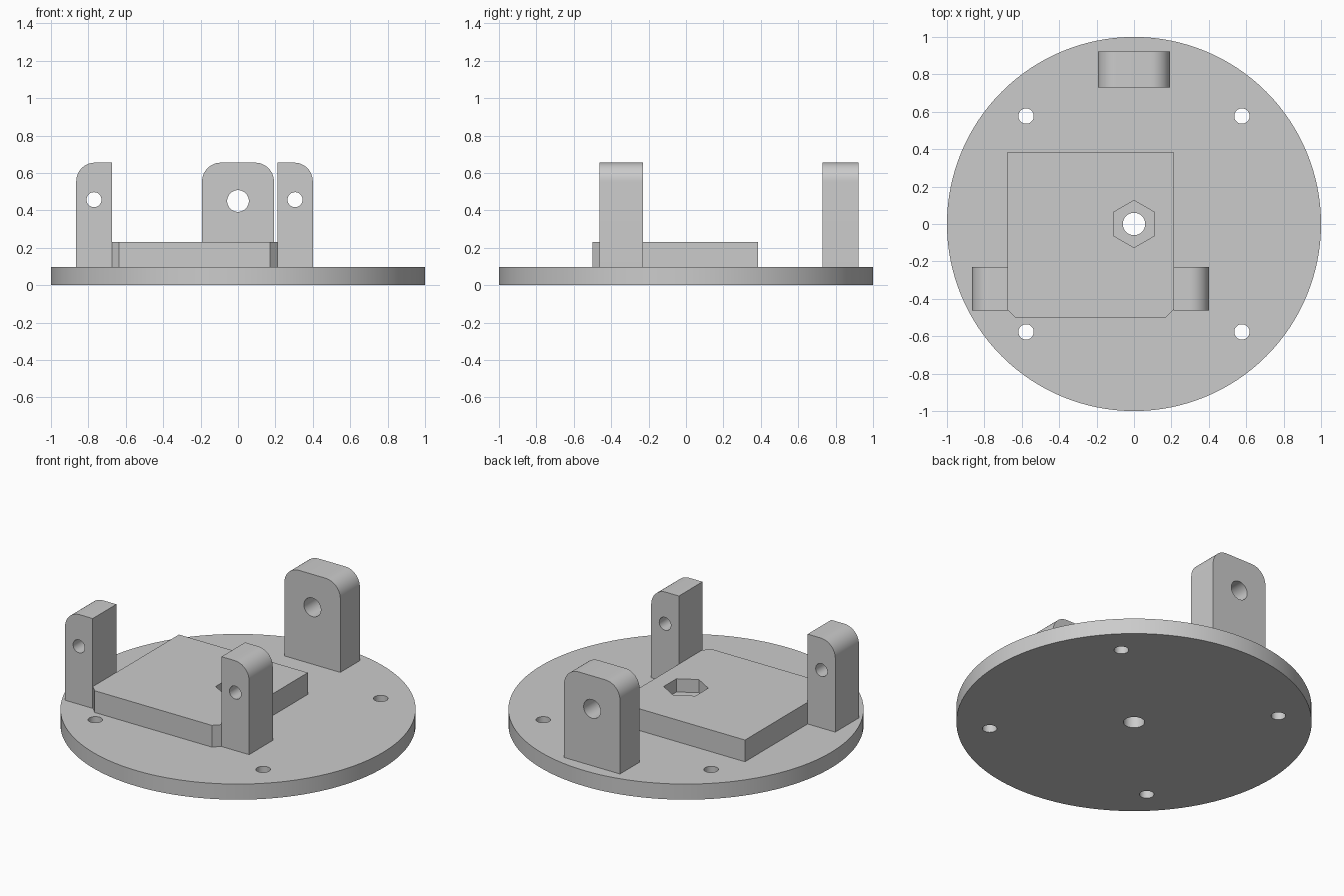
import bpy
import bmesh
import math
from mathutils import Matrix, Vector

cube = bpy.data.objects.get("Cube")
if cube:
    bpy.data.objects.remove(cube, do_unlink=True)

grey = bpy.data.materials.new("light_grey")
grey.use_nodes = True
grey.diffuse_color = (0.6, 0.6, 0.6, 1)
grey.node_tree.nodes["Principled BSDF"].inputs["Base Color"].default_value = (0.6, 0.6, 0.6, 1)

BASE_TOP = 0.097
PLATE_TOP = 0.232
LUG_TOP = 0.655


def finish(name, bm):
    bmesh.ops.recalc_face_normals(bm, faces=bm.faces)
    mesh = bpy.data.meshes.new(name)
    bm.to_mesh(mesh)
    bm.free()
    mesh.materials.append(grey)
    obj = bpy.data.objects.new(name, mesh)
    bpy.context.collection.objects.link(obj)
    return obj


def prism(name, points, direction):
    """Extrude a closed outline of 3D points along a direction."""
    bm = bmesh.new()
    face = bm.faces.new([bm.verts.new(p) for p in points])
    result = bmesh.ops.extrude_face_region(bm, geom=[face], use_keep_orig=True)
    verts = [g for g in result["geom"] if isinstance(g, bmesh.types.BMVert)]
    bmesh.ops.translate(bm, verts=verts, vec=Vector(direction))
    return finish(name, bm)


def cylinder(name, centre, radius, depth, axis="Z", sides=48, turn=0):
    bm = bmesh.new()
    tilt = Matrix.Rotation(math.pi / 2, 4, "X") if axis == "Y" else Matrix()
    bmesh.ops.create_cone(
        bm, cap_ends=True, segments=sides, radius1=radius, radius2=radius, depth=depth,
        matrix=Matrix.Translation(centre) @ tilt @ Matrix.Rotation(turn, 4, "Z"))
    return finish(name, bm)


def cut(obj, cutters):
    """Subtract the cutters, then shade the rounded faces smoothly."""
    bpy.ops.object.select_all(action="DESELECT")
    bpy.context.view_layer.objects.active = obj
    obj.select_set(True)
    for cutter in cutters:
        mod = obj.modifiers.new("cut", "BOOLEAN")
        mod.operation = "DIFFERENCE"
        mod.solver = "EXACT"
        mod.object = cutter
        bpy.ops.object.modifier_apply(modifier=mod.name)
        bpy.data.objects.remove(cutter, do_unlink=True)
    bpy.ops.object.shade_smooth_by_angle(angle=math.radians(30))


def arc(cx, cz, radius, start, steps=12):
    angles = [math.radians(start + 90 * i / steps) for i in range(steps + 1)]
    return [(cx + radius * math.cos(a), cz + radius * math.sin(a)) for a in angles]


def lug(name, x0, x1, y0, y1, hole, hole_z, round_left, round_right, radius=0.1):
    """Upright ear with rounded top corners and a pin hole along y."""
    outline = [(x0, BASE_TOP), (x1, BASE_TOP)]
    z = LUG_TOP - radius
    outline += arc(x1 - radius, z, radius, 0) if round_right else [(x1, LUG_TOP)]
    outline += arc(x0 + radius, z, radius, 90) if round_left else [(x0, LUG_TOP)]
    ear = prism(name, [(x, y0, z) for x, z in outline], (0, y1 - y0, 0))
    pin = cylinder("pin_cutter", ((x0 + x1) / 2, (y0 + y1) / 2, hole_z), hole, 1, "Y")
    cut(ear, [pin])


# Round base with a centre hole and four screw holes
base = cylinder("base_disc", (0, 0, BASE_TOP / 2), 1, BASE_TOP, sides=128)
holes = [cylinder("screw_cutter", (sx * 0.577, sy * 0.577, 0), 0.041, 1)
         for sx in (-1, 1) for sy in (-1, 1)]
cut(base, holes + [cylinder("centre_cutter", (0, 0, 0), 0.06, 1)])

# Raised plate with chamfered front corners, a hex nut pocket and a through hole
left, right, front, back, chamfer = -0.675, 0.21, -0.5, 0.385, 0.04
outline = [(left + chamfer, front), (right - chamfer, front), (right, front + chamfer),
           (right, back), (left, back), (left, front + chamfer)]
plate = prism("raised_plate", [(x, y, BASE_TOP) for x, y in outline],
              (0, 0, PLATE_TOP - BASE_TOP))
pocket = cylinder("pocket_cutter", (0, 0, 0.65), 0.126, 1, sides=6, turn=math.pi / 6)
# Keep a hexagon corner pointing to the back
corner = max(pocket.data.vertices, key=lambda v: v.co.y).co
if abs(corner.x) > 0.01:
    pocket.data.transform(Matrix.Rotation(math.pi / 6, 4, "Z"))
cut(plate, [pocket, cylinder("centre_cutter", (0, 0, 0), 0.06, 1)])

# Three upright ears
lug("back_lug", -0.192, 0.192, 0.73, 0.922, 0.058, 0.45, True, True)
lug("right_lug", -0.865, left, -0.462, -0.23, 0.04, 0.457, True, False)
lug("left_lug", right, 0.4, -0.462, -0.23, 0.04, 0.457, False, True)
